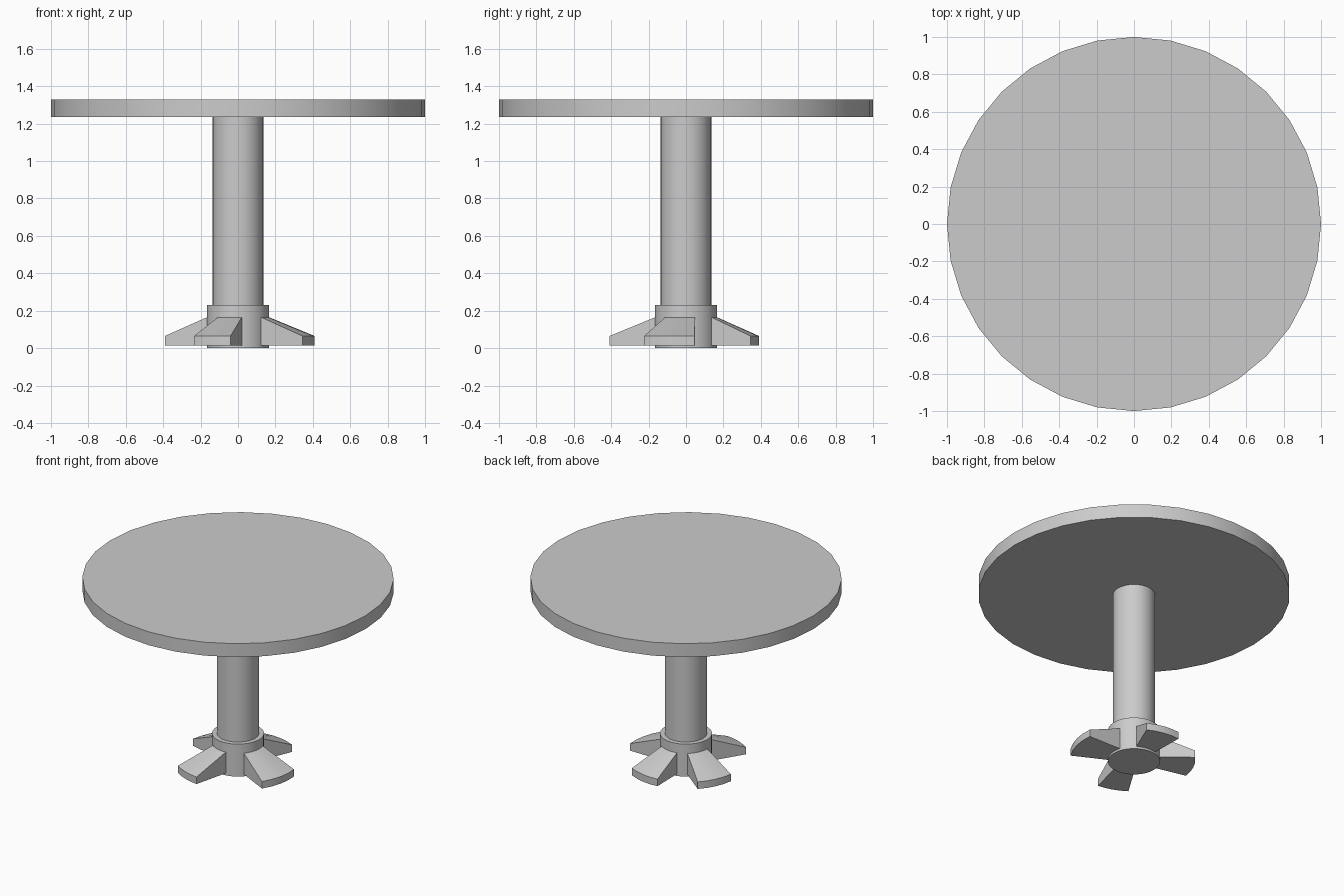
import bpy, bmesh
from math import sin, cos, radians

if "Cube" in bpy.data.objects:
    bpy.data.objects.remove(bpy.data.objects["Cube"])


def smooth(obj):
    bpy.ops.object.select_all(action='DESELECT')
    obj.select_set(True)
    bpy.context.view_layer.objects.active = obj
    bpy.ops.object.shade_smooth_by_angle(angle=radians(30))


def cylinder(name, radius, z0, z1):
    bpy.ops.mesh.primitive_cylinder_add(vertices=32, radius=radius, depth=z1 - z0,
                                        location=(0, 0, (z0 + z1) / 2))
    obj = bpy.context.object
    obj.name = name
    smooth(obj)


def foot(name, inner, outer, r_out, r_in=0.166, steps=4):
    """Sloping fan-shaped foot; inner and outer are angle ranges in degrees."""
    bm = bmesh.new()
    rings = []
    for i in range(steps + 1):
        t = i / steps
        a = radians(inner[0] + (inner[1] - inner[0]) * t)
        b = radians(outer[0] + (outer[1] - outer[0]) * t)
        section = [(r_in, a, 0.015), (r_out, b, 0.015), (r_out, b, 0.065), (r_in, a, 0.165)]
        rings.append([bm.verts.new((r * cos(w), r * sin(w), z)) for r, w, z in section])
    for p, q in zip(rings, rings[1:]):
        for k in range(4):
            n = (k + 1) % 4
            bm.faces.new((p[k], p[n], q[n], q[k]))
    bm.faces.new(rings[0])
    bm.faces.new(rings[-1])
    bmesh.ops.recalc_face_normals(bm, faces=bm.faces)
    mesh = bpy.data.meshes.new(name)
    bm.to_mesh(mesh)
    bm.free()
    obj = bpy.data.objects.new(name, mesh)
    bpy.context.collection.objects.link(obj)
    smooth(obj)


# Round top, column and base collar
cylinder("table_top", 1.0, 1.235, 1.33)
cylinder("column", 0.135, 0.2, 1.24)
cylinder("base_collar", 0.167, 0.0, 0.23)

# Four slightly uneven feet
foot("front_foot", (-130, -83), (-125, -95.5), 0.41)
foot("right_foot", (-42, 17), (-33, 6.3), 0.41)
foot("back_foot", (55, 105), (62, 97), 0.39)
foot("left_foot", (128, 180), (136, 172), 0.394)
